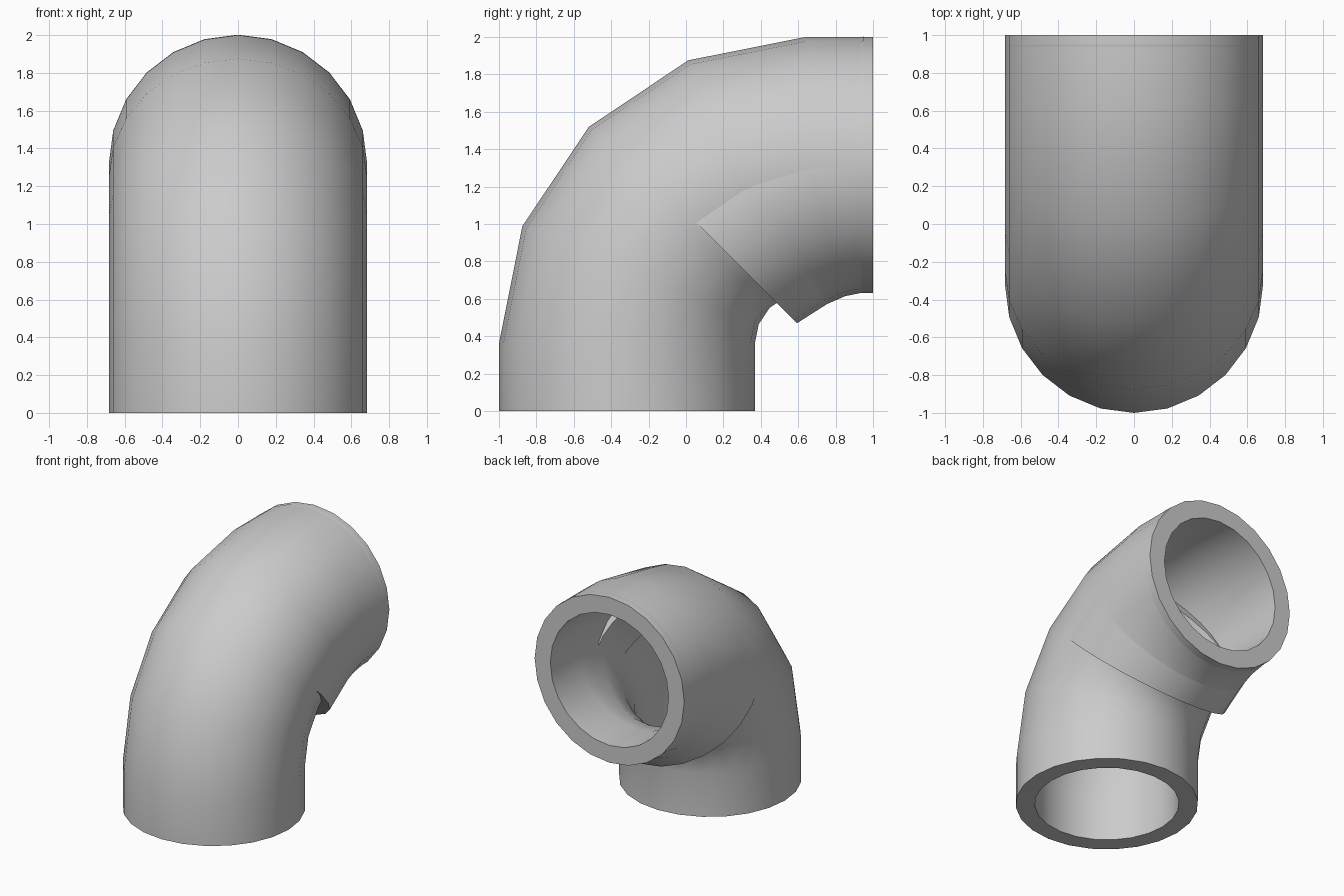
import bpy, bmesh, math

if "Cube" in bpy.data.objects:
    bpy.data.objects.remove(bpy.data.objects["Cube"])

SIDES = 24
OUT, BORE = 0.684, 0.541           # outer and bore radius
CY, CZ, BEND = 0.64, 0.36, 0.956   # bend centre and bend radius

mat = bpy.data.materials.new("pipe grey")
mat.diffuse_color = (0.6, 0.6, 0.6, 1)
mat.use_nodes = True
mat.node_tree.nodes["Principled BSDF"].inputs["Base Color"].default_value = mat.diffuse_color


def ring(bm, y, z, deg, r):
    """Circle of vertices in the plane turned deg degrees around the bend."""
    t = math.radians(deg)
    vs = []
    for i in range(SIDES):
        p = 2 * math.pi * i / SIDES
        k = r * math.cos(p)
        vs.append(bm.verts.new((r * math.sin(p), y - k * math.cos(t), z + k * math.sin(t))))
    return vs


def bridge(bm, a, b):
    for i in range(SIDES):
        j = (i + 1) % SIDES
        bm.faces.new((a[i], a[j], b[j], b[i]))


def pipe(name, stations, hollow=True):
    """Sweep a pipe through (y, z, angle) stations, with wall and rims if hollow."""
    bm = bmesh.new()
    outer = [ring(bm, *s, OUT) for s in stations]
    for a, b in zip(outer, outer[1:]):
        bridge(bm, a, b)
    if hollow:
        inner = [ring(bm, *s, BORE) for s in stations]
        for a, b in zip(inner, inner[1:]):
            bridge(bm, b, a)
        bridge(bm, outer[0], inner[0])
        bridge(bm, outer[-1], inner[-1])
    bmesh.ops.recalc_face_normals(bm, faces=bm.faces[:])
    me = bpy.data.meshes.new(name)
    bm.to_mesh(me)
    bm.free()
    me.materials.append(mat)
    ob = bpy.data.objects.new(name, me)
    bpy.context.collection.objects.link(ob)
    bpy.ops.object.select_all(action='DESELECT')
    ob.select_set(True)
    bpy.context.view_layer.objects.active = ob
    bpy.ops.object.shade_smooth_by_angle(angle=math.radians(30))
    return ob


def from_inner_line(y, z, deg):
    """Station whose inside-of-bend point is (y, z)."""
    t = math.radians(deg)
    return (y - OUT * math.cos(t), z + OUT * math.sin(t), deg)


# main elbow: straight, four bend segments, straight
path = [(CY - BEND, 0, 0)]
for i in range(5):
    a = math.radians(22.5 * i)
    path.append((CY - BEND * math.cos(a), CZ + BEND * math.sin(a), 22.5 * i))
path.append((1, CZ + BEND, 90))
pipe("elbow_pipe", path)

# offset collar poking out on the inside of the bend
a = from_inner_line(0.594, 0.47, 45)
b = from_inner_line(0.754, 0.572, 60)
pipe("inner_collar", [a, b])

# shallow fillet running from the collar to the upper end
c = from_inner_line(0.85, 0.614, 75)
d = from_inner_line(0.95, 0.634, 90)
pipe("collar_fillet", [b, c, d], hollow=False)
